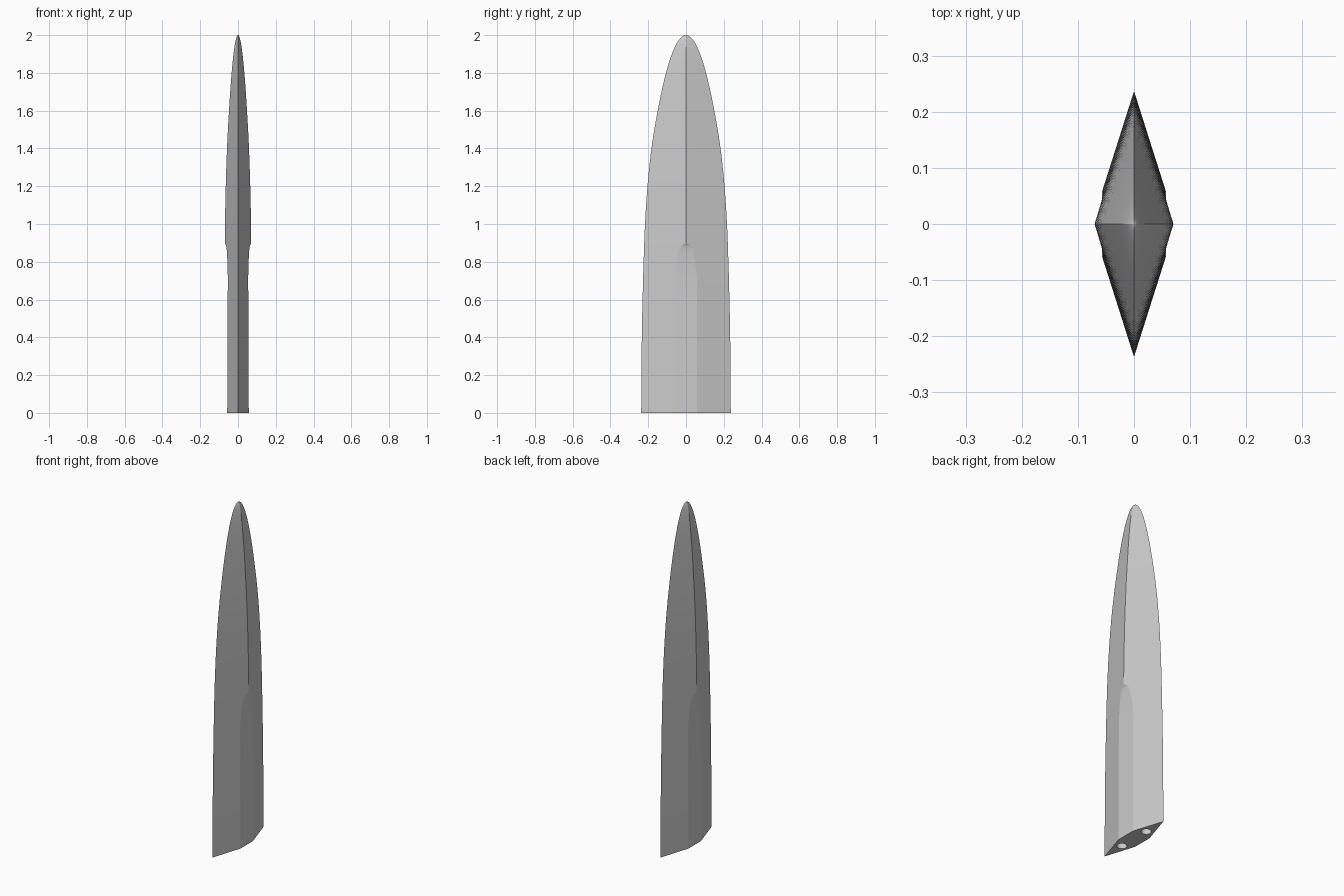
import bpy, bmesh, math

cube = bpy.data.objects.get("Cube")
if cube:
    bpy.data.objects.remove(cube, do_unlink=True)

steel = bpy.data.materials.new("plain grey")
steel.use_nodes = True
GREY = (0.6, 0.6, 0.6, 1)
steel.diffuse_color = GREY
steel.node_tree.nodes["Principled BSDF"].inputs["Base Color"].default_value = GREY

# Half width of the blade at every 0.2 of height
WIDTHS = [0.237, 0.236, 0.234, 0.230, 0.2245, 0.217, 0.204, 0.183, 0.150, 0.106, 0]
RIDGE = 0.318          # ridge thickness relative to width
FLAT_TOP = 0.9         # where the flattened ridge begins
FLAT = [(0, 0.057), (0.6, 0.055), (0.7, 0.0535), (0.8, 0.056), (0.86, 0.059),
        (0.885, 0.063), (FLAT_TOP, 0.07)]


def half_width(z):
    """Smooth curve through the squared widths, so the tip is round."""
    s = [w * w for w in WIDTHS]
    i = min(int(z / 0.2), len(s) - 2)
    t = z / 0.2 - i
    b, c = s[i], s[i + 1]
    a = s[i - 1] if i else b
    d = s[i + 2] if i + 2 < len(s) else 2 * c - b
    sq = b + t / 2 * (c - a + t * (2 * a - 5 * b + 4 * c - d + t * (3 * (b - c) + d - a)))
    return math.sqrt(max(sq, 0))


def flat_depth(z):
    for (z0, r0), (z1, r1) in zip(FLAT, FLAT[1:]):
        if z <= z1:
            return r0 + (r1 - r0) * (z - z0) / (z1 - z0)
    return 1


# Blade: diamond sections whose ridges are planed flat toward the base
heights = [0.1 * i for i in range(8)] + [0.75, 0.8, 0.83, 0.86, 0.875, 0.885, 0.893, FLAT_TOP]
steps = 28
heights += [FLAT_TOP + (2 - FLAT_TOP) * math.sin(math.pi / 2 * i / steps) for i in range(1, steps)]
bm = bmesh.new()
rings = []
for z in heights:
    w = half_width(z)
    ridge = w * RIDGE
    r = min(ridge, flat_depth(z))
    c = w * (1 - r / ridge)
    section = [(0, -w), (r, -c), (r, c), (0, w), (-r, c), (-r, -c)]
    rings.append([bm.verts.new((x, y, z)) for x, y in section])
for low, high in zip(rings, rings[1:]):
    for i in range(6):
        j = (i + 1) % 6
        bm.faces.new((low[i], low[j], high[j], high[i]))
bm.faces.new(rings[0][::-1])
tip = bm.verts.new((0, 0, 2))
for i in range(6):
    bm.faces.new((rings[-1][i], rings[-1][(i + 1) % 6], tip))
bmesh.ops.remove_doubles(bm, verts=bm.verts, dist=0.00005)
bmesh.ops.recalc_face_normals(bm, faces=bm.faces)
mesh = bpy.data.meshes.new("blade")
bm.to_mesh(mesh)
bm.free()
mesh.materials.append(steel)
blade = bpy.data.objects.new("blade", mesh)
bpy.context.collection.objects.link(blade)

# Two round peg holes in the base
for side in (-1, 1):
    bpy.ops.mesh.primitive_cylinder_add(vertices=32, radius=0.027, depth=0.4,
                                        location=(0, side * 0.098, 0))
    cutter = bpy.context.object
    cutter.name = "peg_hole_cutter"
    cutter.data.materials.append(steel)
    bpy.context.view_layer.objects.active = blade
    mod = blade.modifiers.new("peg hole", 'BOOLEAN')
    mod.operation = 'DIFFERENCE'
    mod.solver = 'EXACT'
    mod.object = cutter
    bpy.ops.object.modifier_apply(modifier=mod.name)
    bpy.data.objects.remove(cutter, do_unlink=True)

# Smooth along the length, sharp at ridges and edges
bpy.ops.object.select_all(action='DESELECT')
blade.select_set(True)
bpy.context.view_layer.objects.active = blade
bpy.ops.object.shade_smooth_by_angle(angle=math.radians(15))
